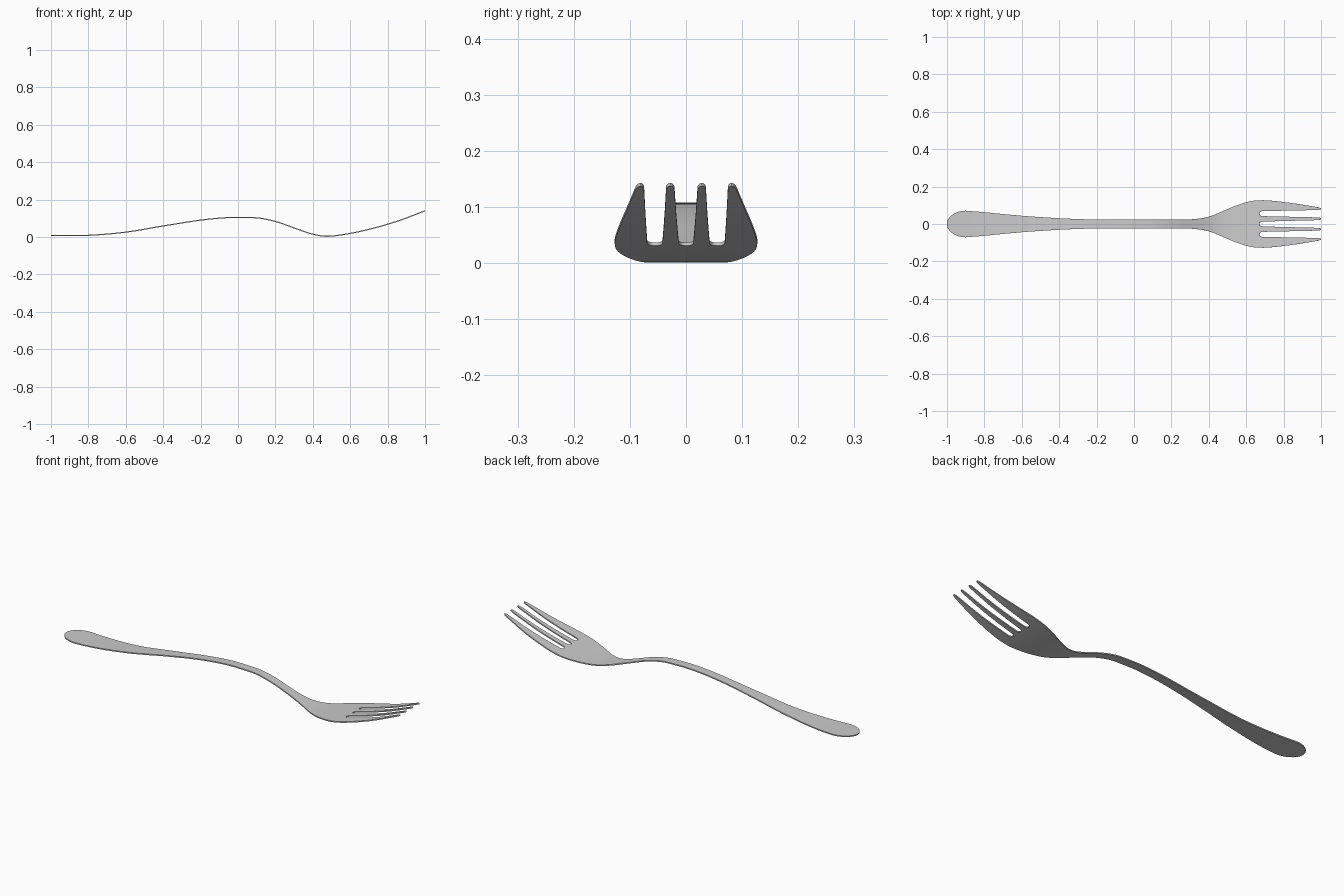
import bpy, bmesh, math

if "Cube" in bpy.data.objects:
    bpy.data.objects.remove(bpy.data.objects["Cube"])

# Side profile (x, z) and half-width outline (x, y)
PROFILE = [(-1, .009), (-.8, .009), (-.6, .026), (-.4, .059), (-.2, .09), (-.05, .104),
           (.06, .104), (.13, .099), (.22, .077), (.32, .041), (.4, .015), (.47, .004),
           (.55, .011), (.68, .036), (.85, .084), (1, .14)]
OUTLINE = [(-.9, .071), (-.8, .063), (-.6, .044), (-.4, .031), (-.25, .025), (0, .0235),
           (.2, .0235), (.32, .026), (.4, .039), (.48, .071), (.55, .1), (.62, .121),
           (.68, .127), (.74, .124), (.85, .111), (1, .087)]
ROOT = .685                      # where the tines begin
SLOT = .015                      # depth of the rounded slot ends
ROOT_EDGES = [.013, .042, .069]  # tine edges at the root and at the tip
TIP_EDGES = [.021, .035, .075]
SUB = 6                          # columns in each band


def smooth(points, x):
    """Cubic interpolation through the points."""
    n = len(points)
    i = 0
    while i < n - 2 and x > points[i + 1][0]:
        i += 1

    def slope(k):
        a, b = points[max(k - 1, 0)], points[min(k + 1, n - 1)]
        return (b[1] - a[1]) / (b[0] - a[0])
    (x0, y0), (x1, y1) = points[i], points[i + 1]
    h = x1 - x0
    t = (x - x0) / h
    return ((2 * t**3 - 3 * t**2 + 1) * y0 + (t**3 - 2 * t**2 + t) * h * slope(i)
            + (3 * t**2 - 2 * t**3) * y1 + (t**3 - t**2) * h * slope(i + 1))


def half_width(x):
    if x < -.9:                  # rounded handle end
        return .071 * math.sqrt(max(0, 1 - ((-.9 - x) / .1) ** 2))
    return smooth(OUTLINE, x)


def band_edges(x):
    t = (x - ROOT) / (1 - ROOT)
    half = [a + (b - a) * t for a, b in zip(ROOT_EDGES, TIP_EDGES)] + [half_width(x)]
    return [-v for v in reversed(half)] + half


def add_grid(bm, rows):
    verts = [[bm.verts.new((x, y, smooth(PROFILE, x))) for x, y in row] for row in rows]
    for a, b in zip(verts, verts[1:]):
        for j in range(len(a) - 1):
            bm.faces.new((a[j], b[j], b[j + 1], a[j + 1]))


bm = bmesh.new()

# Handle and palm: rows across the fork, last row scalloped at the slots
root = band_edges(ROOT)
columns = []
for k in range(7):
    for s in range(SUB):
        t = s / SUB
        if k % 2:
            t = .5 - .5 * math.cos(math.pi * t)
        bulge = SLOT * math.sqrt(max(0, 1 - (2 * t - 1) ** 2)) if k % 2 else 0
        columns.append((root[k] + (root[k + 1] - root[k]) * t, bulge))
columns.append((root[-1], 0))
xs = [-.9 - .1 * math.cos(math.pi / 2 * i / 12) for i in range(12)]
xs += [-.9 + (ROOT - .025 + .9) * i / 80 for i in range(81)]
rows = [[(x, y / root[-1] * half_width(x)) for y, _ in columns] for x in xs]
rows.append([(ROOT - b, y) for y, b in columns])
add_grid(bm, rows)

# Four tapering tines with rounded tips
tine_xs = [ROOT + (.98 - ROOT) * i / 24 for i in range(25)]
tine_xs += [.98 + .02 * math.sin(math.pi / 2 * i / 6) for i in range(1, 7)]
for k in (0, 2, 4, 6):
    rows = []
    for x in tine_xs:
        e = band_edges(x)
        mid, half = (e[k] + e[k + 1]) / 2, (e[k + 1] - e[k]) / 2
        if x > .98:
            half *= math.sqrt(max(0, 1 - ((x - .98) / .02) ** 2))
        rows.append([(x, mid + half * (2 * s / SUB - 1)) for s in range(SUB + 1)])
    add_grid(bm, rows)

bmesh.ops.remove_doubles(bm, verts=bm.verts, dist=1e-5)
bmesh.ops.recalc_face_normals(bm, faces=bm.faces)
mesh = bpy.data.meshes.new("fork")
bm.to_mesh(mesh)
bm.free()
fork = bpy.data.objects.new("fork", mesh)
bpy.context.collection.objects.link(fork)

# Sheet metal thickness
solid = fork.modifiers.new("thickness", 'SOLIDIFY')
solid.thickness = .006
solid.offset = 0
bpy.context.view_layer.objects.active = fork
fork.select_set(True)
bpy.ops.object.modifier_apply(modifier=solid.name)
bpy.ops.object.shade_smooth_by_angle(angle=math.radians(40))
